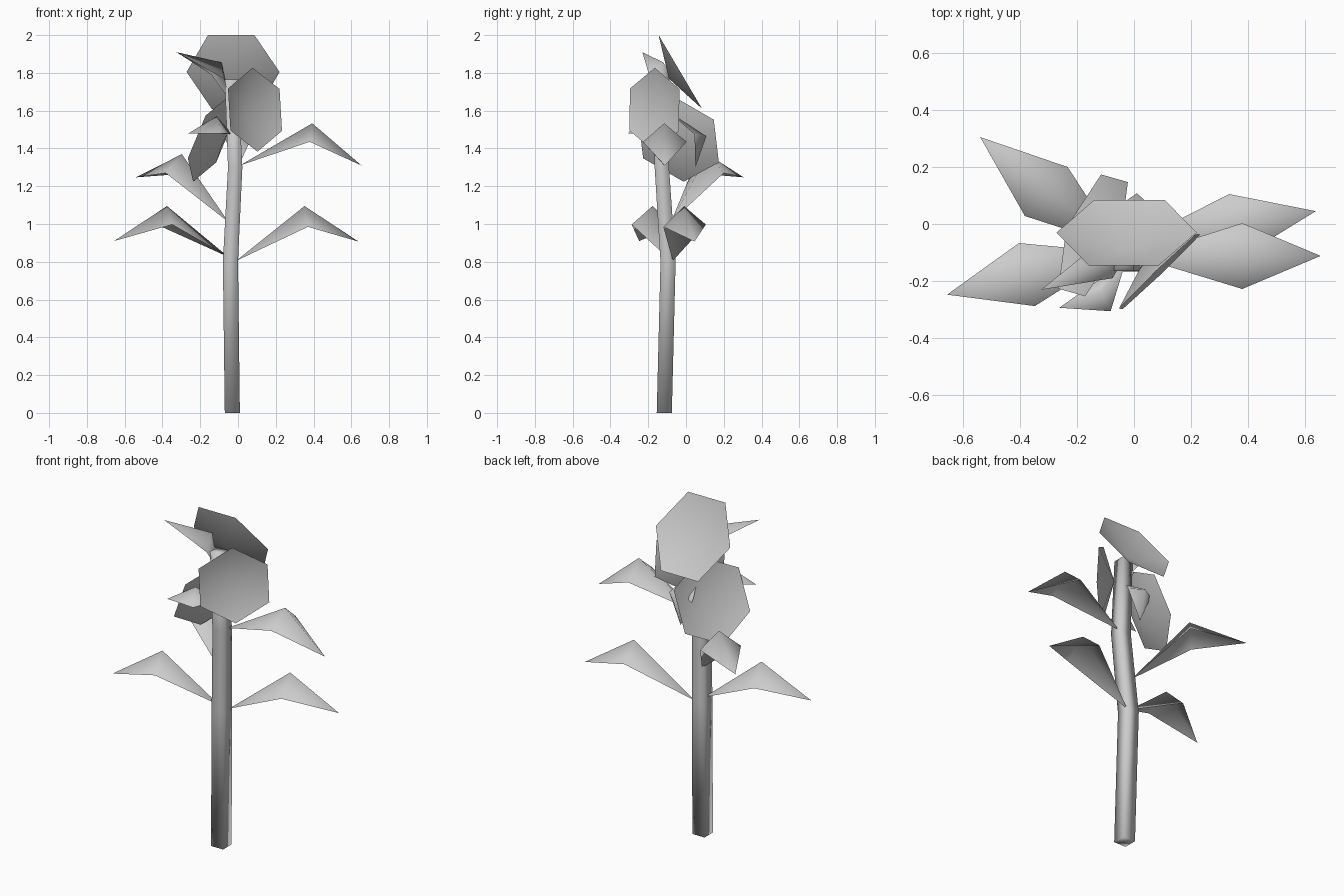
import bpy
from mathutils import Vector

if "Cube" in bpy.data.objects:
    bpy.data.objects.remove(bpy.data.objects["Cube"], do_unlink=True)

grey = bpy.data.materials.new("plain_grey")
grey.use_nodes = True
grey.diffuse_color = (0.6, 0.6, 0.6, 1)
grey.node_tree.nodes["Principled BSDF"].inputs["Base Color"].default_value = (0.6, 0.6, 0.6, 1)


def add_part(name, verts, faces):
    mesh = bpy.data.meshes.new(name)
    mesh.from_pydata([tuple(v) for v in verts], [], faces)
    mesh.materials.append(grey)
    mesh.polygons.foreach_set("use_smooth", [True] * len(mesh.polygons))
    mesh.update()
    obj = bpy.data.objects.new(name, mesh)
    bpy.context.collection.objects.link(obj)


def add_leaf(name, base, ridge, tip, side_a, side_b):
    """Four triangles folded along a raised midrib."""
    faces = [(0, 3, 1), (3, 2, 1), (0, 1, 4), (1, 2, 4)]
    # keep the smooth normals on the upper side
    a, b, c = Vector(base), Vector(side_a), Vector(ridge)
    if (b - a).cross(c - a).z < 0:
        faces = [f[::-1] for f in faces]
    add_part(name, [base, ridge, tip, side_a, side_b], faces)


def add_flower(name, centre, spoke_a, spoke_b, depth=0.07):
    """Shallow six-sided cup from its rim centre and two neighbouring spokes,
    counter-clockwise; the bottom of the cup is pushed back towards the stem."""
    c, a, b = Vector(centre), Vector(spoke_a), Vector(spoke_b)
    spokes = [a, b, b - a, -a, -b, a - b]
    bottom = c - a.cross(b).normalized() * depth
    faces = [(6, i, (i + 1) % 6) for i in range(6)]
    add_part(name, [c + s for s in spokes] + [bottom], faces)


# Stem: square tube bending at two joints (x, y, z, half width)
path = [(-0.03, -0.115, 0, 0.04), (-0.04, -0.095, 0.8, 0.04),
        (-0.015, -0.128, 1.3, 0.038), (-0.035, -0.13, 1.765, 0.035)]
corners = [(-1, -1), (1, -1), (1, 1), (-1, 1)]
verts = [(x + i * w, y + j * w, z) for x, y, z, w in path for i, j in corners]
faces = [(3, 2, 1, 0), tuple(range(len(verts) - 4, len(verts)))]
for k in range(0, len(verts) - 4, 4):
    for i in range(4):
        j = (i + 1) % 4
        faces.append((k + i, k + j, k + 4 + j, k + 4 + i))
add_part("stem", verts, faces)

# Large leaves
add_leaf("lower_right_leaf", (-0.05, -0.10, 0.825), (-0.376, -0.177, 1.095),
         (-0.656, -0.248, 0.91), (-0.348, -0.288, 0.997), (-0.404, -0.067, 0.985))
add_leaf("lower_left_leaf", (-0.01, -0.07, 0.805), (0.352, -0.01, 1.095),
         (0.638, 0.045, 0.907), (0.37, -0.12, 0.985), (0.334, 0.105, 0.997))
add_leaf("upper_left_leaf", (0.01, -0.115, 1.31), (0.393, -0.115, 1.533),
         (0.655, -0.112, 1.309), (0.38, -0.228, 1.435), (0.38, 0.003, 1.435))
add_leaf("upper_right_leaf", (-0.05, -0.08, 1.01), (-0.297, 0.114, 1.37),
         (-0.54, 0.305, 1.247), (-0.383, 0.028, 1.27), (-0.233, 0.20, 1.27))

# Small leaves under the flowers
add_leaf("top_small_leaf", (-0.04, -0.13, 1.65), (-0.087, -0.12, 1.855),
         (-0.326, -0.231, 1.91), (-0.075, -0.19, 1.77), (-0.14, -0.08, 1.79))
add_leaf("front_small_leaf", (-0.03, -0.135, 1.475), (-0.114, -0.24, 1.57),
         (-0.262, -0.294, 1.48), (-0.082, -0.306, 1.48), (-0.13, -0.2, 1.48))
add_leaf("back_small_leaf", (-0.025, -0.10, 1.60), (0.01, 0.108, 1.465),
         (0, 0.05, 1.30), (0.08, 0.045, 1.475), (-0.08, 0.045, 1.475))

# Flower cups
add_flower("top_flower", (-0.026, -0.03, 1.805), (0.246, 0, 0), (0.133, 0.115, -0.195))
add_flower("left_flower", (0.09, -0.167, 1.605), (0.13, 0.132, 0.11), (-0.013, 0.002, 0.222))
add_flower("right_flower", (-0.1435, -0.04, 1.45), (0.122, 0.187, 0.102), (0.028, 0.214, -0.124))
